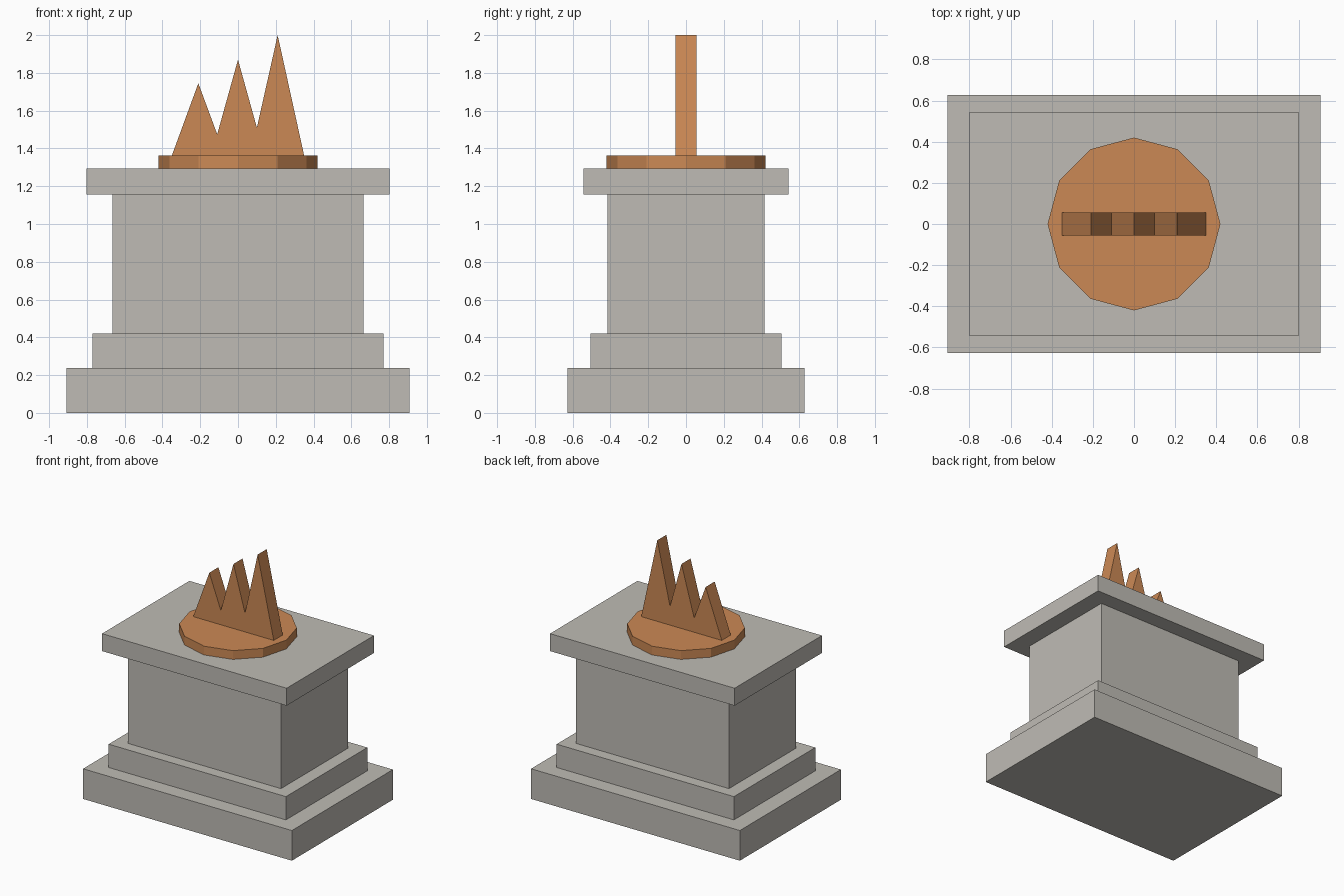
import bpy
import bmesh

cube = bpy.data.objects.get("Cube")
if cube:
    bpy.data.objects.remove(cube, do_unlink=True)


def make_material(name, rgb):
    mat = bpy.data.materials.new(name)
    mat.use_nodes = True
    color = (*rgb, 1.0)
    mat.diffuse_color = color
    mat.node_tree.nodes["Principled BSDF"].inputs["Base Color"].default_value = color
    return mat


def add_object(name, bm, mat):
    bmesh.ops.recalc_face_normals(bm, faces=bm.faces)
    mesh = bpy.data.meshes.new(name)
    bm.to_mesh(mesh)
    bm.free()
    mesh.materials.append(mat)
    obj = bpy.data.objects.new(name, mesh)
    bpy.context.collection.objects.link(obj)
    return obj


def add_block(name, half_x, half_y, bottom, top, mat):
    bm = bmesh.new()
    bmesh.ops.create_cube(bm, size=2)
    bmesh.ops.scale(bm, vec=(half_x, half_y, (top - bottom) / 2), verts=bm.verts)
    bmesh.ops.translate(bm, vec=(0, 0, (top + bottom) / 2), verts=bm.verts)
    return add_object(name, bm, mat)


stone = make_material("grey stone", (0.52, 0.50, 0.46))
bronze = make_material("orange bronze", (0.60, 0.25, 0.09))

# Stepped stone pedestal
add_block("base_slab", 0.907, 0.627, 0, 0.237, stone)
add_block("base_step", 0.77, 0.505, 0.237, 0.42, stone)
add_block("pedestal_shaft", 0.664, 0.415, 0.42, 1.157, stone)
add_block("cap_slab", 0.802, 0.542, 1.157, 1.294, stone)

# Twelve-sided dish
DISH_BOTTOM, DISH_TOP = 1.294, 1.363
bm = bmesh.new()
bmesh.ops.create_cone(bm, cap_ends=True, segments=12, radius1=0.42, radius2=0.42,
                      depth=DISH_TOP - DISH_BOTTOM)
bmesh.ops.translate(bm, vec=(0, 0, (DISH_TOP + DISH_BOTTOM) / 2), verts=bm.verts)
add_object("fire_dish", bm, bronze)

# Flame with three points, extruded from its front outline
outline = [(-0.35, DISH_TOP), (0.35, DISH_TOP), (0.21, 2.0), (0.1, 1.51),
           (0, 1.87), (-0.11, 1.475), (-0.21, 1.745)]
HALF_THICK = 0.056
bm = bmesh.new()
face = bm.faces.new([bm.verts.new((x, -HALF_THICK, z)) for x, z in outline])
extruded = bmesh.ops.extrude_face_region(bm, geom=[face], use_keep_orig=True)
moved = [g for g in extruded["geom"] if isinstance(g, bmesh.types.BMVert)]
bmesh.ops.translate(bm, vec=(0, 2 * HALF_THICK, 0), verts=moved)
add_object("flame", bm, bronze)
